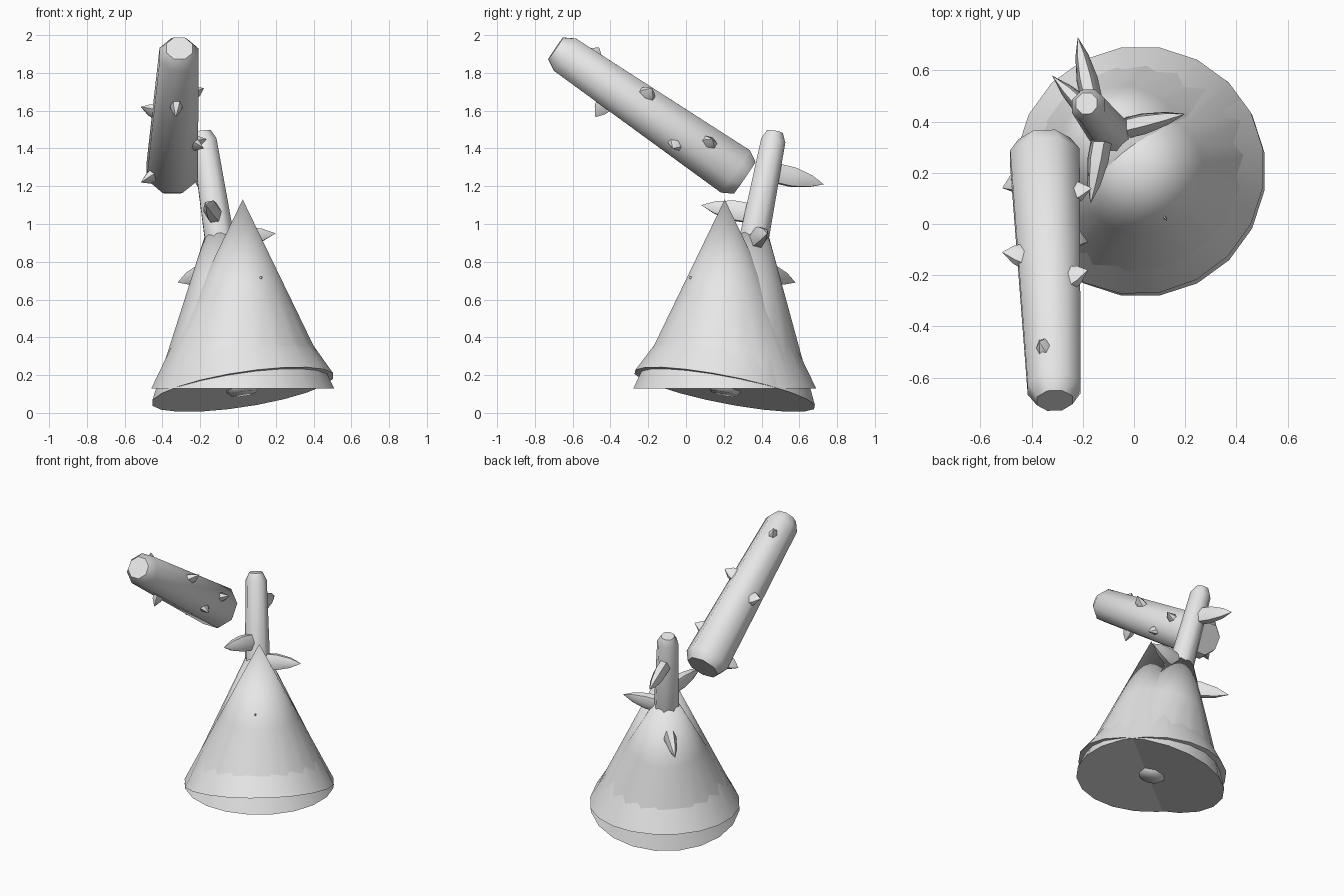
import bpy, bmesh, math
from mathutils import Vector

if "Cube" in bpy.data.objects:
    bpy.data.objects.remove(bpy.data.objects["Cube"])

grey = bpy.data.materials.new("plain_grey")
grey.diffuse_color = (0.8, 0.8, 0.8, 1)
grey.use_nodes = True
grey.node_tree.nodes["Principled BSDF"].inputs["Base Color"].default_value = grey.diffuse_color


def loft(name, a, b, rings, sides, side_dir=(1, 0, 0), stretch=1.0, angle=50):
    """Closed turned shape from a to b; rings are (fraction, radius)."""
    a, b = Vector(a), Vector(b)
    w = (b - a).normalized()
    u = Vector(side_dir)
    u = (u - w * u.dot(w)).normalized()
    v = w.cross(u)
    bm = bmesh.new()
    loops = []
    for t, r in rings:
        c = a.lerp(b, t)
        if r == 0:
            loops.append([bm.verts.new(c)])
            continue
        loops.append([bm.verts.new(c + u * (r * stretch * math.cos(k)) + v * (r * math.sin(k)))
                      for k in (2 * math.pi * (i + 0.5) / sides for i in range(sides))])
    for lo, hi in zip(loops, loops[1:]):
        for i in range(sides):
            j = (i + 1) % sides
            if len(hi) == 1:
                bm.faces.new((lo[i], lo[j], hi[0]))
            else:
                bm.faces.new((lo[i], lo[j], hi[j], hi[i]))
    bm.faces.new(loops[0][::-1])
    if len(loops[-1]) > 1:
        bm.faces.new(loops[-1])
    bmesh.ops.recalc_face_normals(bm, faces=bm.faces)
    mesh = bpy.data.meshes.new(name)
    bm.to_mesh(mesh)
    bm.free()
    mesh.materials.append(grey)
    ob = bpy.data.objects.new(name, mesh)
    bpy.context.collection.objects.link(ob)
    bpy.ops.object.select_all(action='DESELECT')
    ob.select_set(True)
    bpy.context.view_layer.objects.active = ob
    bpy.ops.object.shade_smooth_by_angle(angle=math.radians(angle))
    return ob


def thorns(name, tips, a, b, radius, stretch):
    """Thorns growing square-ish from the line a-b out to each tip."""
    a, b = Vector(a), Vector(b)
    axis = (b - a).normalized()
    for i, tip in enumerate(tips):
        tip = Vector(tip)
        root = a + axis * (tip - a).dot(axis)
        loft(f"{name}_{i + 1}", root, tip,
             [(0, radius), (0.45, radius), (0.76, radius * 0.62), (1, 0)], 6, axis, stretch)


# Two matching cones: one upright, one leaning back with the trunk
base = Vector((0.025, 0.205, 0.13))
lean = Vector((-0.155, 0.196, 1)).normalized()
loft("upright_cone", base, base + Vector((0, 0, 1)), [(0, 0.49), (0.5, 0.245), (1, 0)], 20)
low = base - Vector((0, 0, 0.006))
loft("leaning_cone", low, low + lean, [(0, 0.49), (0.5, 0.245), (1, 0)], 20)

# Tapered trunk running through the leaning cone
foot, head = base - lean * 0.03, base + lean * 1.40
loft("trunk", foot, head,
     [(0, 0.07), (0.025, 0.105), (0.965, 0.07), (1, 0.045)], 8)
thorns("trunk_thorn",
       [(-0.22, 0.73, 1.21), (-0.32, 0.58, 0.69), (0.2, 0.43, 0.95),
        (-0.17, 0.08, 1.10), (0.13, 0.01, 0.72)], foot, head, 0.042, 1.4)

# Thick floating log
tip_end, butt_end = (-0.31, -0.69, 1.93), (-0.35, 0.31, 1.245)
loft("log", tip_end, butt_end,
     [(0, 0.075), (0.05, 0.112), (0.95, 0.147), (1, 0.11)], 8)
thorns("log_thorn",
       [(-0.37, -0.46, 1.935), (-0.33, -0.48, 1.565), (-0.515, -0.11, 1.62),
        (-0.18, -0.18, 1.72), (-0.18, -0.07, 1.40), (-0.165, 0.14, 1.45),
        (-0.515, 0.14, 1.22)], tip_end, butt_end, 0.042, 1.5)
